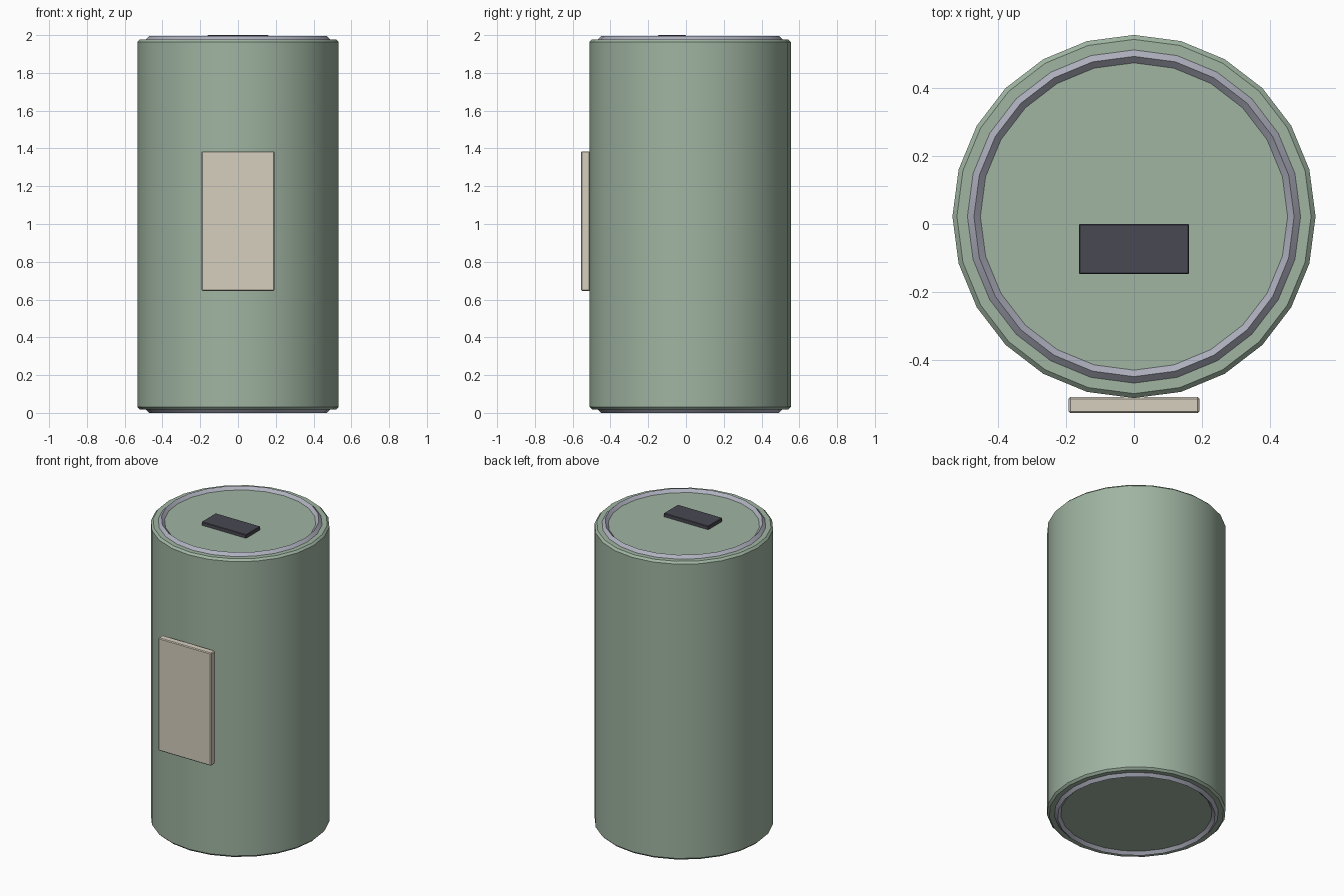
import bpy
import math

if "Cube" in bpy.data.objects:
    bpy.data.objects.remove(bpy.data.objects["Cube"])

SIDES = 24
CENTRE_Y = 0.022
RADIUS = 0.533
LOW, HIGH = 0.019, 1.977      # flat ends of the can body
RIM = 0.019                   # half width of the rim ridges


def material(name, rgb):
    m = bpy.data.materials.new(name)
    m.diffuse_color = (*rgb, 1.0)
    m.use_nodes = True
    m.node_tree.nodes["Principled BSDF"].inputs["Base Color"].default_value = m.diffuse_color
    return m


green = material("sage green", (0.35, 0.46, 0.36))
grey = material("rim grey", (0.43, 0.44, 0.52))
cream = material("label cream", (0.67, 0.62, 0.52))
dark = material("dark slate", (0.065, 0.065, 0.085))


def finish(name, mat, bevel=0.0):
    ob = bpy.context.object
    ob.name = name
    ob.data.materials.append(mat)
    bpy.ops.object.transform_apply(location=False, rotation=True, scale=True)
    if bevel:
        mod = ob.modifiers.new("bevel", "BEVEL")
        mod.width = bevel
        mod.segments = 1
        mod.limit_method = 'ANGLE'
        mod.angle_limit = math.radians(40)
        bpy.ops.object.modifier_apply(modifier=mod.name)
    bpy.ops.object.shade_smooth_by_angle(angle=math.radians(30))
    return ob


def box(name, mat, lo, hi, bevel):
    mid = [(a + b) / 2 for a, b in zip(lo, hi)]
    bpy.ops.mesh.primitive_cube_add(size=1, location=mid)
    bpy.context.object.scale = [b - a for a, b in zip(lo, hi)]
    return finish(name, mat, bevel)


# Can body with chamfered ends
bpy.ops.mesh.primitive_cylinder_add(vertices=SIDES, radius=RADIUS, depth=HIGH - LOW,
                                    location=(0, CENTRE_Y, (LOW + HIGH) / 2))
finish("can_body", green, 0.013)

# Raised rims on both ends
for name, z in (("top_rim", HIGH), ("bottom_rim", LOW)):
    bpy.ops.mesh.primitive_torus_add(major_segments=SIDES, minor_segments=4,
                                     major_radius=0.47, minor_radius=RIM,
                                     location=(0, CENTRE_Y, z))
    finish(name, grey)

# Label plate on the front
box("front_label", cream, (-0.192, -0.555, 0.645), (0.192, -0.508, 1.385), 0.005)

# Pull tab on the lid
box("pull_tab", dark, (-0.162, -0.147, HIGH - 0.004), (0.162, 0.0, 2.0), 0.003)
